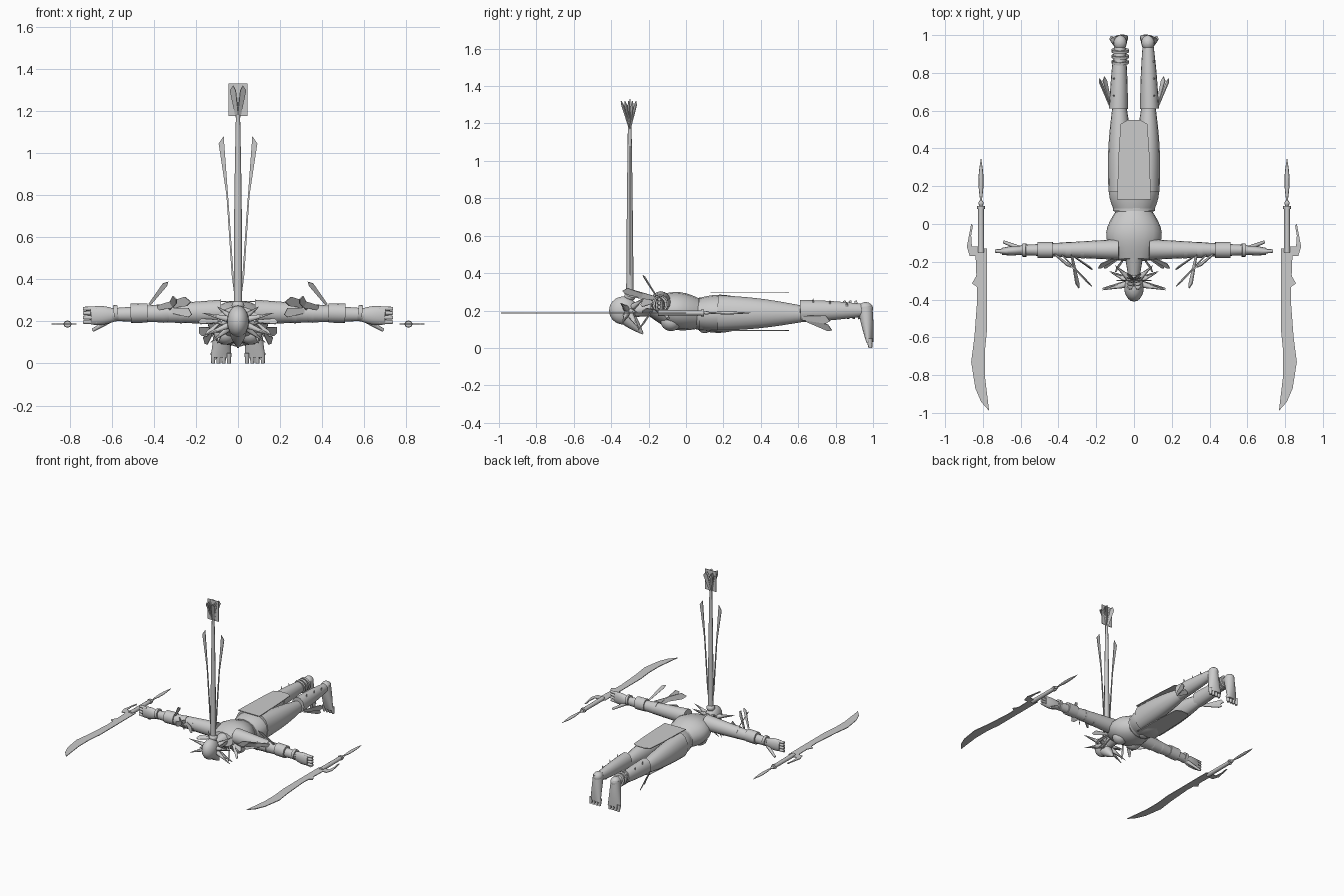
import bpy
import bmesh
import math
from mathutils import Vector

if "Cube" in bpy.data.objects:
    bpy.data.objects.remove(bpy.data.objects["Cube"])

grey = bpy.data.materials.new("plain_grey")
grey.use_nodes = True
grey.diffuse_color = (0.6, 0.6, 0.6, 1)
grey.node_tree.nodes["Principled BSDF"].inputs["Base Color"].default_value = grey.diffuse_color


def finish(name, bm, mirror=False, smooth=False, thickness=0):
    """Turn a bmesh into a named object, optionally mirrored to the other side."""
    bmesh.ops.recalc_face_normals(bm, faces=bm.faces)
    mesh = bpy.data.meshes.new(name)
    bm.to_mesh(mesh)
    bm.free()
    mesh.materials.append(grey)
    part = bpy.data.objects.new(name, mesh)
    bpy.context.collection.objects.link(part)
    for face in mesh.polygons:
        face.use_smooth = smooth and len(face.vertices) == 4
    if thickness:
        solid = part.modifiers.new("thickness", "SOLIDIFY")
        solid.thickness = thickness
        solid.offset = 0
    if mirror:
        part.modifiers.new("mirror", "MIRROR").use_mirror_merge = False


def limb(name, start, end, start_size, end_size, bulge=(0, 0), mirror=True, sides=16, rings=10):
    """Tapered elliptical tube; each size is half width and half height, the bulge swells its middle."""
    start, end = Vector(start), Vector(end)
    turn = (end - start).to_track_quat("Y", "Z")
    bm = bmesh.new()
    previous = None
    for step in range(rings):
        along = step / (rings - 1)
        swell = Vector(bulge) * math.sin(math.pi * along)
        wide, high = Vector(start_size).lerp(Vector(end_size), along) + swell
        centre = start.lerp(end, along)
        ring = []
        for side in range(sides):
            angle = math.tau * side / sides
            offset = Vector((wide * math.cos(angle), 0, high * math.sin(angle)))
            ring.append(bm.verts.new(centre + turn @ offset))
        if previous:
            for side in range(sides):
                following = (side + 1) % sides
                bm.faces.new((previous[side], previous[following], ring[following], ring[side]))
        else:
            bm.faces.new(ring)
        previous = ring
    bm.faces.new(previous)
    finish(name, bm, mirror, smooth=True)


def band(name, start, end, size, mirror=True):
    """Straight raised cuff."""
    limb(name, start, end, size, size, mirror=mirror, rings=2)


def ball(name, centre, size, mirror=False):
    bm = bmesh.new()
    bmesh.ops.create_uvsphere(bm, u_segments=20, v_segments=14, radius=1)
    bmesh.ops.scale(bm, vec=size, verts=bm.verts)
    bmesh.ops.translate(bm, vec=centre, verts=bm.verts)
    finish(name, bm, mirror, smooth=True)


def plate(name, points, mirror=True):
    """Thin flat piece cut along an outline."""
    bm = bmesh.new()
    bm.faces.new([bm.verts.new(point) for point in points])
    finish(name, bm, mirror, thickness=0.005)


def flat_plate(name, height, outline, mirror=True):
    plate(name, [(x, y, height) for x, y in outline], mirror)


def feather(name, base, tip, across, width):
    """Flat blade, narrow at the root and cut at a slant at the end."""
    base, tip = Vector(base), Vector(tip)
    side = Vector(across).normalized() * width / 2
    neck = base.lerp(tip, 0.85)
    plate(name, [base - side / 2, neck - side, tip - side / 3, neck + side, base + side / 2])


def spike(name, base, tip, radius):
    limb(name, base, tip, (radius, radius), (0.001, 0.001), sides=6, rings=2)


def cloth(name, height, waist, hem):
    """Hanging panel with cut corners at the hem, symmetric about the middle."""
    half = [(waist, 0.13), (waist - 0.01, 0.4), (hem, 0.53), (hem / 2, 0.55)]
    other = [(-x, y) for x, y in reversed(half)]
    flat_plate(name, height, half + other, mirror=False)


# Body, lying face down
limb("neck", (0, -0.28, 0.2), (0, -0.16, 0.22), (0.03, 0.035), (0.05, 0.05), mirror=False)
limb("chest", (0, -0.19, 0.22), (0, 0.07, 0.18), (0.09, 0.05), (0.095, 0.08), (0.055, 0.035), mirror=False)
limb("hips", (0, 0.05, 0.18), (0, 0.3, 0.185), (0.095, 0.08), (0.09, 0.08), (0.04, 0.022), mirror=False)
ball("breast", (0.06, -0.08, 0.14), (0.055, 0.055, 0.05), mirror=True)
band("belt", (0, 0.07, 0.18), (0, 0.13, 0.18), (0.11, 0.09), mirror=False)
ball("belt_buckle", (0, 0.1, 0.09), (0.03, 0.025, 0.01))
cloth("back_cloth", 0.295, waist=0.09, hem=0.07)
cloth("front_cloth", 0.093, waist=0.08, hem=0.06)

# Legs, boots and feet
limb("leg", (0.07, 0.17, 0.187), (0.077, 0.63, 0.182), (0.065, 0.095), (0.036, 0.042), (0.012, 0.01))
limb("boot", (0.082, 0.61, 0.197), (0.074, 0.975, 0.202), (0.05, 0.06), (0.026, 0.03), (0.004, 0.005))
ball("heel", (0.074, 0.96, 0.21), (0.035, 0.04, 0.035), mirror=True)
limb("foot", (0.074, 0.957, 0.22), (0.08, 0.983, 0.03), (0.034, 0.04), (0.05, 0.016), (0, 0.004))
for toe in range(4):
    x = 0.043 + toe * 0.025
    limb("toe", (x, 0.98, 0.05), (x, 0.986, 0), (0.012, 0.016), (0.009, 0.01), sides=8, rings=4)
for ring in range(3):
    y = 0.85 + ring * 0.03
    band("ankle_ring", (-0.073, y, 0.202), (-0.073, y + 0.014, 0.205), (0.046, 0.05), mirror=False)
for stud in range(3):
    y = 0.68 + stud * 0.09
    spike("boot_stud", (0.1, y, 0.22), (0.11, y, 0.265 - stud * 0.01), radius=0.01)
feather("boot_fin_long", (0.125, 0.62, 0.16), (0.185, 0.77, 0.15), across=(0.3, 0, 1), width=0.045)
feather("boot_fin_short", (0.125, 0.64, 0.15), (0.16, 0.78, 0.1), across=(0.6, 0, 1), width=0.04)

# Arms with their bands
limb("arm", (0.08, -0.135, 0.245), (0.6, -0.138, 0.232), (0.055, 0.058), (0.026, 0.03))
arm_bands = {"upper_arm_band": (0.26, 0.02, 0.045), "elbow_band": (0.33, 0.03, 0.042),
             "forearm_band": (0.43, 0.08, 0.043), "wrist_band": (0.57, 0.02, 0.036)}
for name, (x, length, radius) in arm_bands.items():
    band(name, (x, -0.138, 0.24), (x + length, -0.138, 0.238), (radius, radius * 1.07))

# Hands
limb("palm", (0.585, -0.138, 0.23), (0.7, -0.145, 0.227), (0.022, 0.03), (0.018, 0.042), (0.005, 0.008))
for finger in range(4):
    z = 0.197 + finger * 0.021
    limb("finger", (0.67, -0.145, z), (0.735, -0.143, z), (0.014, 0.012), (0.009, 0.009), sides=8, rings=4)
limb("thumb", (0.6, -0.13, 0.21), (0.69, -0.095, 0.158), (0.013, 0.014), (0.008, 0.008), sides=8, rings=4)

# Feathers on the arms
feather("arm_feather_top", (0.42, -0.16, 0.28), (0.335, -0.23, 0.39), across=(1, 0, 0.6), width=0.024)
feather("arm_feather_long", (0.38, -0.165, 0.265), (0.225, -0.33, 0.3), across=(0.2, 0, 1), width=0.045)
feather("arm_feather_short", (0.33, -0.165, 0.26), (0.295, -0.34, 0.31), across=(0.5, 0, 1), width=0.04)
feather("arm_feather_low", (0.32, -0.17, 0.25), (0.22, -0.24, 0.24), across=(0, 0.2, 1), width=0.045)

# Head with a pointed mask, horns and collar
ball("head", (0, -0.335, 0.2), (0.052, 0.076, 0.075))
limb("mask", (0, -0.35, 0.2), (0, -0.23, 0.075), (0.05, 0.05), (0.004, 0.004), (0.01, 0.01), mirror=False)
for tip in ((0.17, -0.35, 0.24), (0.17, -0.34, 0.13), (0.13, -0.25, 0.1), (0.1, -0.22, 0.27), (0.12, -0.26, 0.19)):
    root = Vector((0, -0.31, 0.2)).lerp(Vector(tip), 0.25)
    spike("head_horn", root, tip, radius=0.018)
for tip in ((0.16, -0.23, 0.13), (0.1, -0.25, 0.1), (0.19, -0.23, 0.2)):
    feather("collar_feather", (tip[0] / 2, -0.18, 0.2), tip, across=(0, 1, 1), width=0.035)

# Upright hair tail with ribbons and a fanned tuft
ball("hair_knot", (0, -0.3, 0.275), (0.03, 0.03, 0.025))
limb("hair_tail", (0, -0.3, 0.26), (0, -0.301, 1.18), (0.02, 0.02), (0.01, 0.01), (0.003, 0.001), mirror=False, sides=8)
ribbon = [(0.012, 0.28), (0.03, 0.42), (0.055, 0.8), (0.092, 1.045), (0.068, 1.08), (0.04, 0.7)]
plate("hair_ribbon", [(x, -0.3, z) for x, z in ribbon])
square = [(-1, 1.175), (1, 1.175), (1, 1.33), (-1, 1.33)]
plate("tuft_square", [(side * 0.046, -0.3, z) for side, z in square], mirror=False)
for strand in range(5):
    feather("tuft_strand", (0.004, -0.3, 1.17), (0.028, -0.345 + strand * 0.02, 1.32), across=(1, 0.4, 0), width=0.03)

# Curved swords floating beside the hands
sword_height = 0.187
flat_plate("sword_blade", sword_height, [
    (0.84, -0.13), (0.83, -0.4), (0.845, -0.6), (0.862, -0.73), (0.84, -0.87), (0.81, -0.94),
    (0.767, -0.99), (0.79, -0.8), (0.79, -0.68), (0.778, -0.56), (0.778, -0.13)])
flat_plate("sword_barb", sword_height, [(0.82, -0.34), (0.858, -0.315), (0.838, -0.28), (0.82, -0.22)])
flat_plate("sword_hook", sword_height, [
    (0.82, -0.12), (0.82, -0.17), (0.87, -0.17), (0.885, -0.12), (0.862, 0), (0.853, -0.01), (0.862, -0.06), (0.858, -0.12)])


def sword_piece(name, start, end, start_radius, end_radius, bulge=0):
    """Round grip part running along the sword."""
    limb(name, (0.81, start, sword_height), (0.81, end, sword_height), (start_radius, start_radius * 0.9),
         (end_radius, end_radius * 0.9), (bulge, bulge / 2), sides=8)


sword_piece("sword_handle", -0.15, 0.09, 0.017, 0.015)
sword_piece("sword_collar", 0.08, 0.095, 0.02, 0.02)
sword_piece("sword_pommel", 0.095, 0.125, 0.006, 0.006, bulge=0.008)
sword_piece("sword_spike", 0.12, 0.345, 0.004, 0.001, bulge=0.011)
